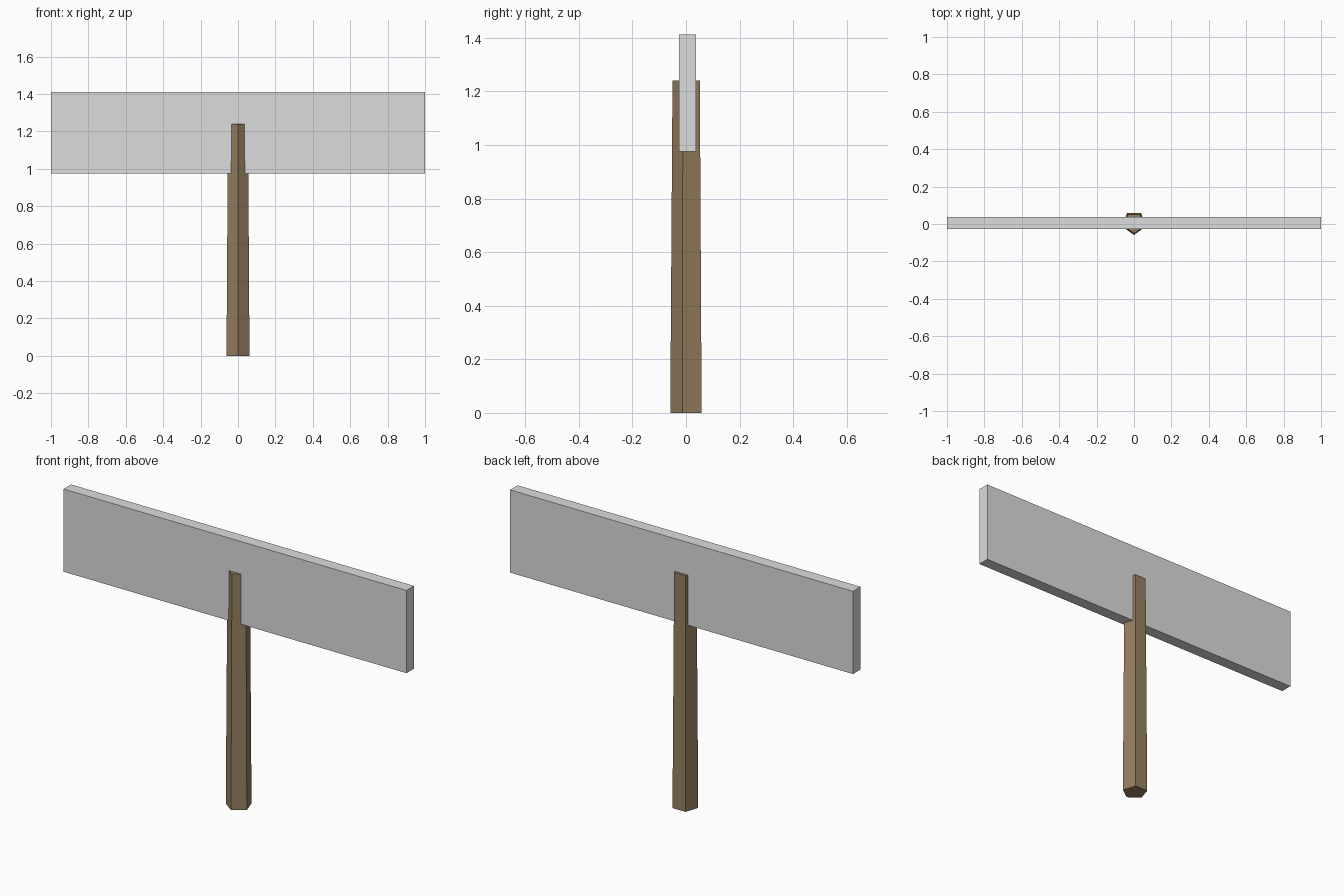
import bpy
import math

if "Cube" in bpy.data.objects:
    bpy.data.objects.remove(bpy.data.objects["Cube"])


def material(name, colour):
    m = bpy.data.materials.new(name)
    m.diffuse_color = (*colour, 1.0)
    m.use_nodes = True
    m.node_tree.nodes["Principled BSDF"].inputs["Base Color"].default_value = m.diffuse_color
    return m


def finish(name, mat):
    obj = bpy.context.object
    obj.name = name
    obj.data.materials.append(mat)
    return obj


wood = material("brown wood", (0.305, 0.215, 0.114))
grey = material("light grey", (0.716, 0.716, 0.716))

CENTRE_Y = 0.006
POST_HEIGHT = 1.24
BOARD_BOTTOM, BOARD_TOP = 0.976, 1.412

# Tapered five-sided post, one corner pointing to the front
bpy.ops.mesh.primitive_cone_add(vertices=5, radius1=0.0647, radius2=0.0564,
                                depth=POST_HEIGHT,
                                location=(0, CENTRE_Y, POST_HEIGHT / 2))
post = finish("post", wood)
front_most = min(post.data.vertices, key=lambda v: v.co.y).co
turn = -math.pi / 2 - math.atan2(front_most.y, front_most.x)
post.rotation_euler.z = turn

# Wide sign board, the post runs through its middle
bpy.ops.mesh.primitive_cube_add(size=1,
                                location=(0, CENTRE_Y, (BOARD_BOTTOM + BOARD_TOP) / 2))
board = finish("sign_board", grey)
board.scale = (2.0, 0.063, BOARD_TOP - BOARD_BOTTOM)
